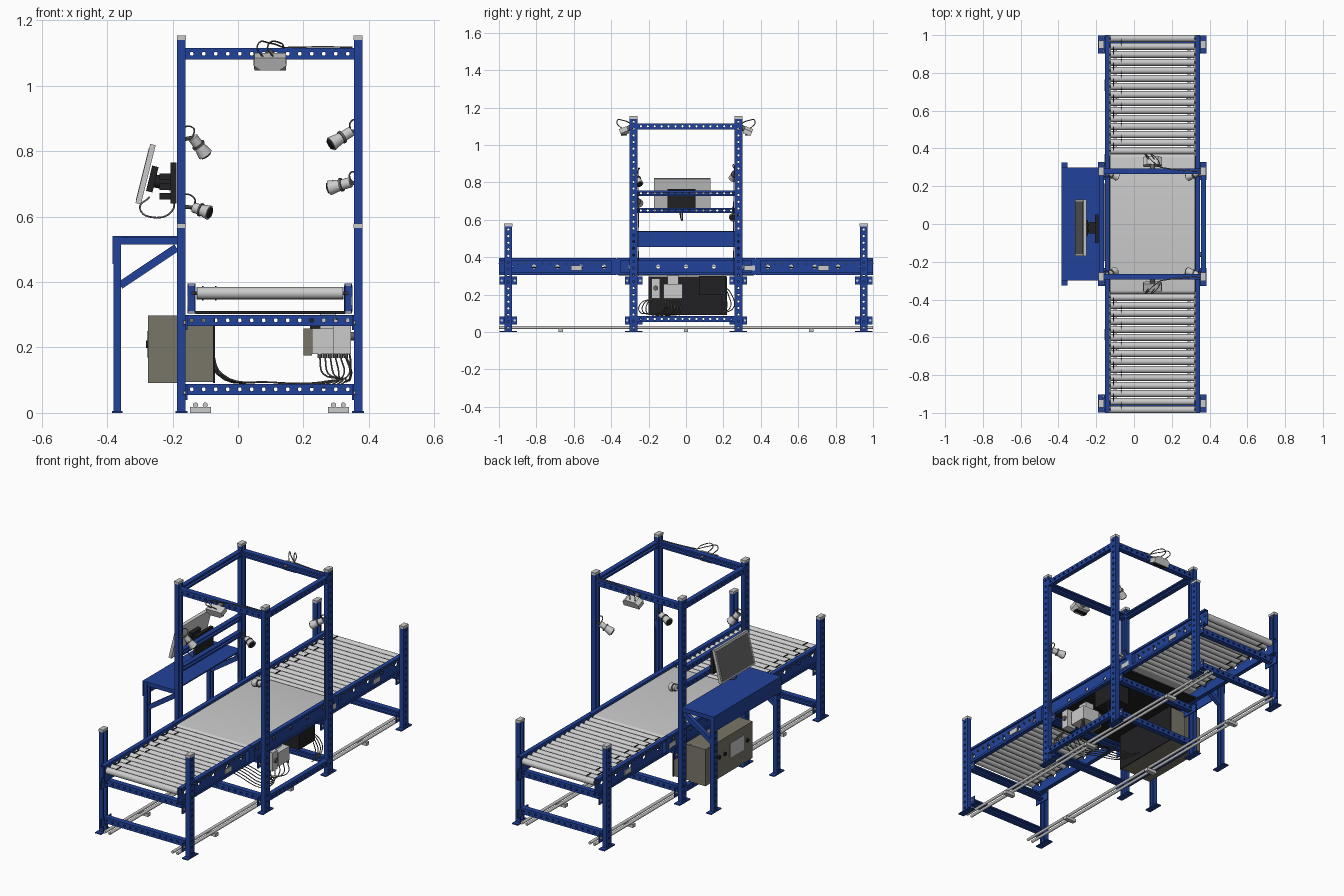
import bpy, bmesh, math
from mathutils import Vector, Matrix

if "Cube" in bpy.data.objects:
    bpy.data.objects.remove(bpy.data.objects["Cube"])

def material(name, c):
    m = bpy.data.materials.new(name)
    m.diffuse_color = (*c, 1)
    m.use_nodes = True
    m.node_tree.nodes["Principled BSDF"].inputs["Base Color"].default_value = m.diffuse_color
    return m
BLUE = material("blue_paint", (0.015, 0.055, 0.32))
BLACK = material("black", (0.015, 0.015, 0.017))
OLIVE = material("olive_grey", (0.19, 0.18, 0.14))
STEEL = material("steel", (0.55, 0.55, 0.54))
DARK = material("dark_grey", (0.13, 0.13, 0.13))

def finish(name, bm, mat, smooth=False):
    bmesh.ops.recalc_face_normals(bm, faces=bm.faces)
    me = bpy.data.meshes.new(name)
    bm.to_mesh(me)
    bm.free()
    ob = bpy.data.objects.new(name, me)
    bpy.context.collection.objects.link(ob)
    if mat:
        me.materials.append(mat)
    if smooth:
        for o in bpy.context.selected_objects:
            o.select_set(False)
        bpy.context.view_layer.objects.active = ob
        ob.select_set(True)
        bpy.ops.object.shade_smooth_by_angle(angle=math.radians(40))
    return ob

def box(name, lo, hi, mat=BLUE, tilt=0):
    bm = bmesh.new()
    lo, hi = Vector(lo), Vector(hi)
    m = Matrix.Translation((lo + hi) / 2) @ Matrix.Rotation(tilt, 4, 'Y') @ Matrix.Diagonal((*(hi - lo), 1))
    bmesh.ops.create_cube(bm, size=1, matrix=m)
    return finish(name, bm, mat)

def add_cyl(bm, p, q, r, r2=None, n=16):
    p, q = Vector(p), Vector(q)
    m = Matrix.Translation((p + q) / 2) @ (q - p).to_track_quat('Z', 'Y').to_matrix().to_4x4()
    bmesh.ops.create_cone(bm, cap_ends=True, segments=n, radius1=r, radius2=r if r2 is None else r2,
                          depth=(q - p).length, matrix=m)

def cyl(name, p, q, r, mat=STEEL, r2=None, n=16):
    bm = bmesh.new()
    add_cyl(bm, p, q, r, r2, n)
    return finish(name, bm, mat, True)

def extrude(name, pts, p, q, u, mat=BLUE, smooth=False):
    # sweep a flat outline (u, v) from p to q
    p, q, u = Vector(p), Vector(q), Vector(u)
    v = (q - p).normalized().cross(u)
    bm = bmesh.new()
    f = bm.faces.new([bm.verts.new(p + u * a + v * b) for a, b in pts])
    g = bmesh.ops.extrude_face_region(bm, geom=[f])["geom"]
    bmesh.ops.translate(bm, verts=[e for e in g if isinstance(e, bmesh.types.BMVert)], vec=q - p)
    return finish(name, bm, mat, smooth)

def channel(name, p, q, u, w, d, gap=0.035, r=0.006, lip=0.009):
    # lipped strut with its web on side u, punched with a row of holes
    h, e, t = w / 2, d / 2, 0.003
    half = [(e, h), (-e, h), (-e, h - lip), (-e + t, h - lip), (-e + t, h - t), (e - t, h - t)]
    ob = extrude(name, half + [(a, -b) for a, b in reversed(half)], p, q, u)
    p, q, u = Vector(p), Vector(q), Vector(u)
    n = int((q - p).length / gap)
    bm = bmesh.new()
    for i in range(n):
        c = p.lerp(q, (i + 0.5) / n)
        add_cyl(bm, c + u * (e - 2 * t), c + u * (e + t), r, n=10)
    cut = finish("hole_cutter", bm, None)
    cut.hide_render = True
    mod = ob.modifiers.new("holes", 'BOOLEAN')
    mod.operation, mod.solver, mod.object = 'DIFFERENCE', 'EXACT', cut
    me = bpy.data.meshes.new_from_object(ob.evaluated_get(bpy.context.evaluated_depsgraph_get()))
    ob.modifiers.clear()
    ob.data = me
    bpy.data.objects.remove(cut)

def cable(name, pts, r=0.0025, mat=DARK):
    cu = bpy.data.curves.new(name, 'CURVE')
    cu.dimensions, cu.bevel_depth, cu.bevel_resolution, cu.resolution_u = '3D', r, 1, 6
    s = cu.splines.new('BEZIER')
    s.bezier_points.add(len(pts) - 1)
    for b, c in zip(s.bezier_points, pts):
        b.co = c
        b.handle_left_type = b.handle_right_type = 'AUTO'
    cu.materials.append(mat)
    bpy.context.collection.objects.link(bpy.data.objects.new(name, cu))

XL, XR = -0.173, 0.367
SIDES = ((XL, -1), (XR, 1))

# posts with caps, feet and corner plates
for y, top, label in ((0.28, 1.14, "tall_post"), (0.95, 0.565, "end_post")):
    for sy in (-1, 1):
        Y = y * sy
        for x, sx in SIDES:
            channel(label, (x, Y, 0.004), (x, Y, top), (sx, 0, 0), 0.042, 0.026)
            box(label + "_cap", (x - .014, Y - .022, top), (x + .014, Y + .022, top + .014), STEEL)
            box(label + "_foot", (x - .018, Y - .047, 0), (x + .018, Y + .047, .006))
            xi = x - sx * 0.016
            for z in (0.062, 0.275):
                box("corner_plate", (xi - .003, Y - .047, z - .022), (xi + .003, Y + .047, z + .022))
                for dy in (-.035, .035):
                    cyl("bolt", (xi, Y + dy, z), (xi + sx * .009, Y + dy, z), .007, STEEL, n=6)
        # cross beams joining the posts
        for z in (0.072, 0.283) + ((1.098,) if y < 0.5 else ()):
            channel("cross_beam", (XL + .013, Y, z), (XR - .013, Y, z), (0, sy, 0), 0.034, 0.03)

# lengthwise beams of the tall frame
for x, sx in SIDES:
    for z in (0.07, 1.1):
        channel("long_beam", (x, -.26, z), (x, .26, z), (sx, 0, 0), 0.032, 0.026)
for z in (0.65, 0.742):
    channel("monitor_beam", (XL, -.26, z), (XL, .26, z), (-1, 0, 0), 0.028, 0.026)

# conveyor side rails
for x, sx in ((-0.142, -1), (0.337, 1)):
    for y0, y1 in ((-1, -.375), (-.372, .372), (.375, 1)):
        channel("side_rail", (x, y0, .35), (x, y1, .35), (-sx, 0, 0), .092, .024, .125, .011, .013)
    for y in (-.585, .34, .735):
        box("rail_plate", (x + sx * .011 - .002, y - .03, .328), (x + sx * .011 + .002, y + .03, .356), STEEL)
    for y in (-.375, .375):
        box("rail_splice", (x - .0125, y - .025, .31), (x + .0125, y + .025, .39))

# rollers and their drive bands
N, PITCH = 15, 0.0425
for s in (-1, 1):
    for i in range(N):
        y = s * (0.388 + i * PITCH)
        cyl("roller", (-.125, y, .366), (.321, y, .366), .0185, STEEL, n=20)
        cyl("roller_shaft", (-.142, y, .366), (.338, y, .366), .005, DARK, n=8)
        if i < N - 1:
            x = -.068 if i % 2 else -.108
            for z in (.3455, .3865):
                box("drive_band", (x - .002, min(y, y + s * PITCH), z - .002),
                    (x + .002, max(y, y + s * PITCH), z + .002), BLACK)

# flat belt section with rounded ends, tray underneath
arc = [math.radians(-90 + 18 * i) for i in range(11)]
right = [(.351 + .019 * math.cos(a), .019 * math.sin(a)) for a in arc]
extrude("belt", right + [(-a, -b) for a, b in right], (-.127, 0, .366), (.322, 0, .366), (0, 1, 0), STEEL, True)
box("belt_tray", (-.13, -.36, .302), (.327, .36, .312), BLACK)

# side desk
box("desk_top", (-.383, -.3, .534), (-.185, .3, .541))
box("desk_apron", (-.383, -.3, .455), (-.378, .3, .54))
for y in (-.28, .28):
    channel("desk_leg", (-.369, y, .004), (-.369, y, .535), (-1, 0, 0), .034, .024)
    box("desk_foot", (-.385, y - .045, 0), (-.353, y + .045, .006))
    box("desk_side_beam", (-.375, y - .015, .515), (-.186, y + .015, .535))
    extrude("desk_brace", [(-.012, -.012), (.012, -.012), (.012, .012), (-.012, .012)],
            (-.36, y, .39), (-.188, y, .505), (0, 1, 0))

# monitor on its bracket
T = math.radians(14)
box("monitor", (-.291, -.17, .637), (-.274, .13, .823), STEEL, T)
box("monitor_screen", (-.2925, -.16, .647), (-.29, .12, .813), DARK, T)
box("monitor_mount", (-.272, -.06, .675), (-.252, .02, .755), BLACK, T)
cyl("monitor_arm", (-.26, -.02, .71), (-.205, -.02, .7), .02, BLACK)
for z in (.66, .69, .72):
    box("mount_clamp", (-.24, -.05, z - .008), (-.205, .01, z + .012), BLACK)
box("mount_plate", (-.207, -.1, .64), (-.188, .05, .765), BLACK)
cable("monitor_cable", [(-.27, -.02, .66), (-.3, -.02, .625), (-.25, -.02, .597), (-.2, -.03, .62), (-.195, -.03, .66)], .003)

# control cabinet
box("cabinet_door", (-.275, -.2, .092), (-.176, .22, .298), OLIVE)
box("cabinet_body", (-.172, -.195, .095), (-.075, .215, .295), OLIVE)
box("cabinet_seal", (-.178, -.19, .1), (-.17, .21, .29), BLACK)
box("cabinet_back", (-.076, -.2, .092), (-.07, .22, .298), BLACK)
box("cabinet_panel", (-.278, -.12, .17), (-.274, .0, .25), STEEL)
for y in (-.15, .05, .1):
    cyl("cabinet_button", (-.282, y, .21), (-.274, y, .21), .011, BLACK)

# junction and drive boxes on the right side
box("junction_box", (.226, -.12, .18), (.335, -.02, .258), STEEL)
box("junction_lid", (.2, -.11, .175), (.226, -.03, .258), OLIVE)
box("junction_mount", (.25, -.1, .255), (.3, -.04, .305), STEEL)
box("switch_box", (.29, -.185, .18), (.345, -.14, .285), STEEL)
cyl("switch_knob", (.345, -.162, .235), (.354, -.162, .235), .013, DARK)
box("drive_box", (.22, .07, .2), (.33, .215, .3), BLACK)
for i in range(6):
    x, y = .25 + .016 * i, -.11 + .016 * i
    cyl("cable_gland", (x, y, .168), (x, y, .182), .007, DARK, n=8)
    cable("power_cable", [(x, y, .17), (x + .01, y - .01, .12), (.33 - .01 * i, y - .05, .098),
                          (.1, y * 1.5, .094), (-.05 - .003 * i, y, .12), (-.08, y, .2 + .01 * i)])
for i in range(4):
    y = .19 + .018 * i
    cable("side_cable", [(.3, .2, .25), (.335, y, .2), (.345, y + .01, .13), (.34, .2 - .01 * i, .098)])
    cable("side_cable", [(.32, -.18, .18), (.34, -y, .15), (.345, -y - .005, .11), (.33, -.2, .095)])

# sensor heads on the posts, aimed inward
for x, sy, z, tail, nose in ((XL, -1, .835, (-.138, .842), (-.1, .79)), (XL, 1, .63, (-.135, .628), (-.088, .612)),
                             (XR, 1, .86, (.345, .86), (.285, .822)), (XR, -1, .7, (.345, .705), (.28, .688))):
    a, b = Vector((tail[0], sy * .27, tail[1])), Vector((nose[0], sy * .25, nose[1]))
    m = a.lerp(b, .5)
    cyl("sensor_body", a, m, .016, STEEL)
    cyl("sensor_head", m, b, .017, STEEL, .023)
    cyl("sensor_lens", b, b.lerp(a, -.08), .017, BLACK)
    cyl("sensor_ring", a.lerp(b, .4), a.lerp(b, .5), .021, DARK)
    cyl("sensor_arm", (x, sy * .27, z), a, .006, DARK, n=8)
    cable("sensor_cable", [a, a + Vector((0, -sy * .02, .03)), (x * .97, sy * .255, z + .035), (x, sy * .255, z - .03)])
    cable("post_cable", [(x, sy * .256, z - .03), (x, sy * .253, .5), (x, sy * .256, .3)], .002)

# overhead scanners on the top cross beams
hood = [(-.048, -.02), (.048, -.02), (.05, .005), (.03, .02), (-.03, .02), (-.05, .005)]
for s in (-1, 1):
    extrude("scanner_hood", [(a, -s * b) for a, b in hood] if s > 0 else [(a, -b) for a, b in hood][::-1],
            (.098, s * .31, 1.082), (.098, s * .352, 1.066), (1, 0, 0), STEEL)
    cyl("scanner_bracket", (.098, s * .285, 1.1), (.098, s * .325, 1.08), .014, DARK)
    box("scanner_window", (.062, s * .33 - .014, 1.05), (.134, s * .33 + .014, 1.056), BLACK)
    for d in (-.02, .012):
        cable("scanner_cable", [(.098 + d, s * .34, 1.085), (.08 + d, s * .37, 1.125), (.12 + d, s * .33, 1.13), (.14, s * .3, 1.117)])
    cable("beam_cable", [(.14, s * .3, 1.117), (.25, s * .285, 1.119), (.35, s * .28, 1.118)])

# floor pipes with clamp blocks
for xc in (-.115, .307):
    for dx in (-.015, .015):
        cyl("floor_pipe", (xc + dx, -1, .024), (xc + dx, 1, .024), .008, STEEL, n=12)
    for y in (-.67, 0, .67):
        box("pipe_clamp", (xc - .032, y - .012, 0), (xc + .032, y + .012, .018), STEEL)
